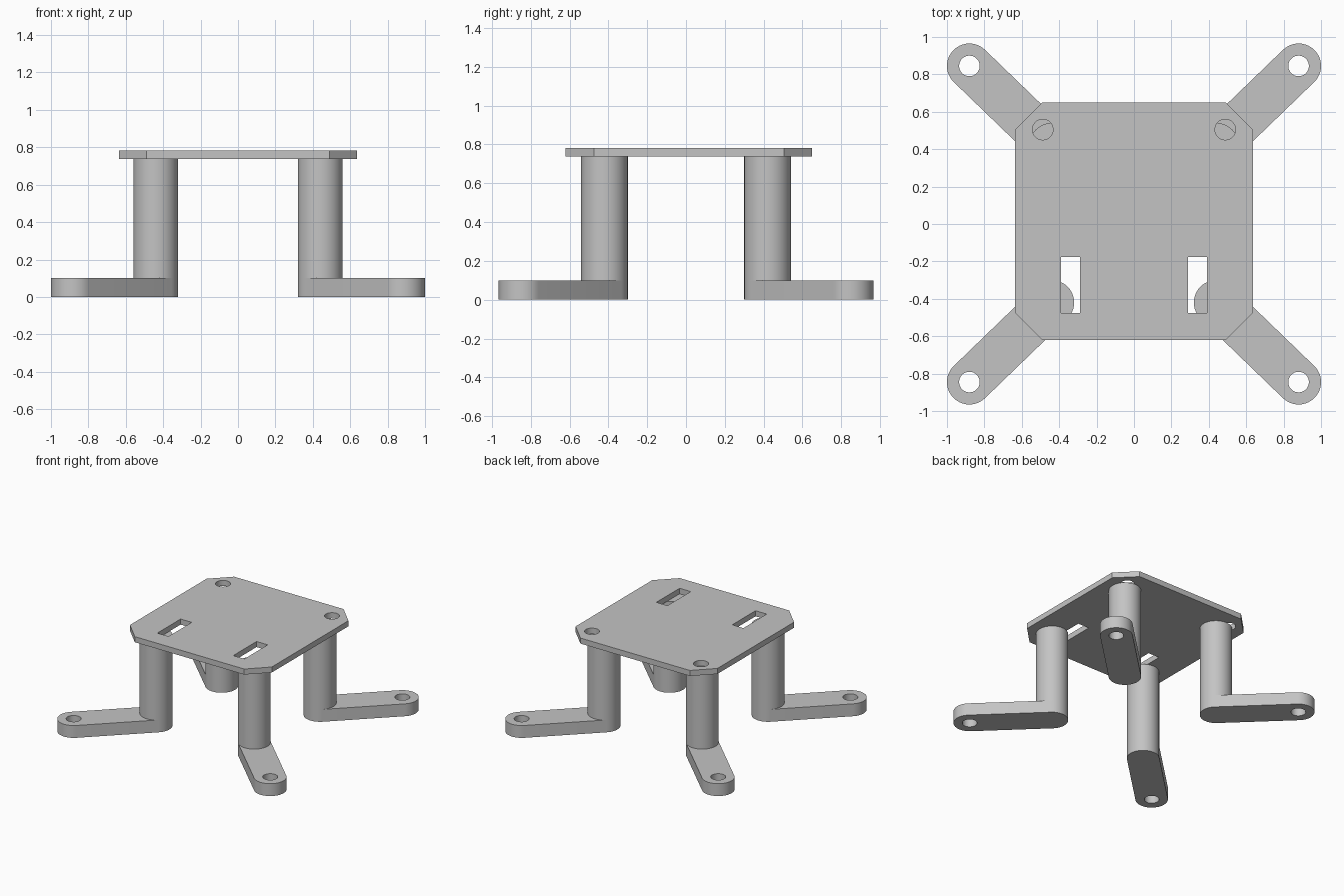
import bpy, bmesh, math

cube = bpy.data.objects.get("Cube")
if cube:
    bpy.data.objects.remove(cube, do_unlink=True)

# Single plain grey plastic
grey = bpy.data.materials.new("light_grey_plastic")
grey.use_nodes = True
tone = (0.55, 0.55, 0.55, 1)
grey.diffuse_color = tone
grey.node_tree.nodes["Principled BSDF"].inputs["Base Color"].default_value = tone


def arc(cx, cy, r, start=0.0, sweep=math.tau, steps=48):
    count = steps if sweep >= math.tau else steps + 1
    return [(cx + r * math.cos(start + sweep * i / steps),
             cy + r * math.sin(start + sweep * i / steps)) for i in range(count)]


def prism(name, outlines, z0, z1):
    """Extrude a closed outline; further outlines become through holes."""
    curve = bpy.data.curves.new(name, "CURVE")
    curve.dimensions = "2D"
    curve.fill_mode = "BOTH"
    curve.extrude = (z1 - z0) / 2
    for points in outlines:
        spline = curve.splines.new("POLY")
        spline.points.add(len(points) - 1)
        for p, (x, y) in zip(spline.points, points):
            p.co = (x, y, 0, 1)
        spline.use_cyclic_u = True
    obj = bpy.data.objects.new(name, curve)
    bpy.context.collection.objects.link(obj)
    bpy.ops.object.select_all(action="DESELECT")
    obj.select_set(True)
    bpy.context.view_layer.objects.active = obj
    bpy.ops.object.convert(target="MESH")
    obj = bpy.context.object
    # Weld the caps to the walls
    bm = bmesh.new()
    bm.from_mesh(obj.data)
    bmesh.ops.remove_doubles(bm, verts=bm.verts, dist=0.0001)
    bmesh.ops.translate(bm, verts=bm.verts, vec=(0, 0, (z0 + z1) / 2))
    bmesh.ops.recalc_face_normals(bm, faces=bm.faces)
    bm.to_mesh(obj.data)
    bm.free()
    obj.data.materials.clear()
    obj.data.materials.append(grey)
    bpy.ops.object.shade_smooth_by_angle(angle=math.radians(30))
    return obj


LEG_R, HOLE_R = 0.12, 0.055
ARM_TOP, PLATE_BOTTOM, PLATE_TOP = 0.10, 0.737, 0.782

# Four legs: a slotted foot arm with a screw hole, and a round post above it
for side, sx in (("right", -1), ("left", 1)):
    for end, sy in (("front", -1), ("back", 1)):
        px, py = sx * 0.44, sy * 0.42
        fx, fy = sx * 0.88, sy * 0.845
        a = math.atan2(fy - py, fx - px)
        outline = (arc(fx, fy, LEG_R, a - math.pi / 2, math.pi, 24)
                   + arc(px, py, LEG_R, a + math.pi / 2, math.pi, 24))
        prism(f"{end}_{side}_foot_arm", [outline, arc(fx, fy, HOLE_R)], 0, ARM_TOP)
        prism(f"{end}_{side}_post", [arc(px, py, LEG_R, a)], ARM_TOP, PLATE_BOTTOM)

# Top plate with chamfered corners, two rear screw holes and two front slots
half, mid, cut = 0.635, 0.015, 0.145
plate = []
for sx, sy in ((1, 1), (-1, 1), (-1, -1), (1, -1)):
    corner = [(sx * half, mid + sy * (half - cut)),
              (sx * (half - cut), mid + sy * half)]
    plate += corner if sx * sy > 0 else corner[::-1]
holes = []
for sx in (-1, 1):
    holes.append(arc(sx * 0.488, 0.505, HOLE_R))
    holes.append([(sx * 0.29, -0.475), (sx * 0.39, -0.475),
                  (sx * 0.39, -0.177), (sx * 0.29, -0.177)])
prism("top_plate", [plate] + holes, PLATE_BOTTOM, PLATE_TOP)
